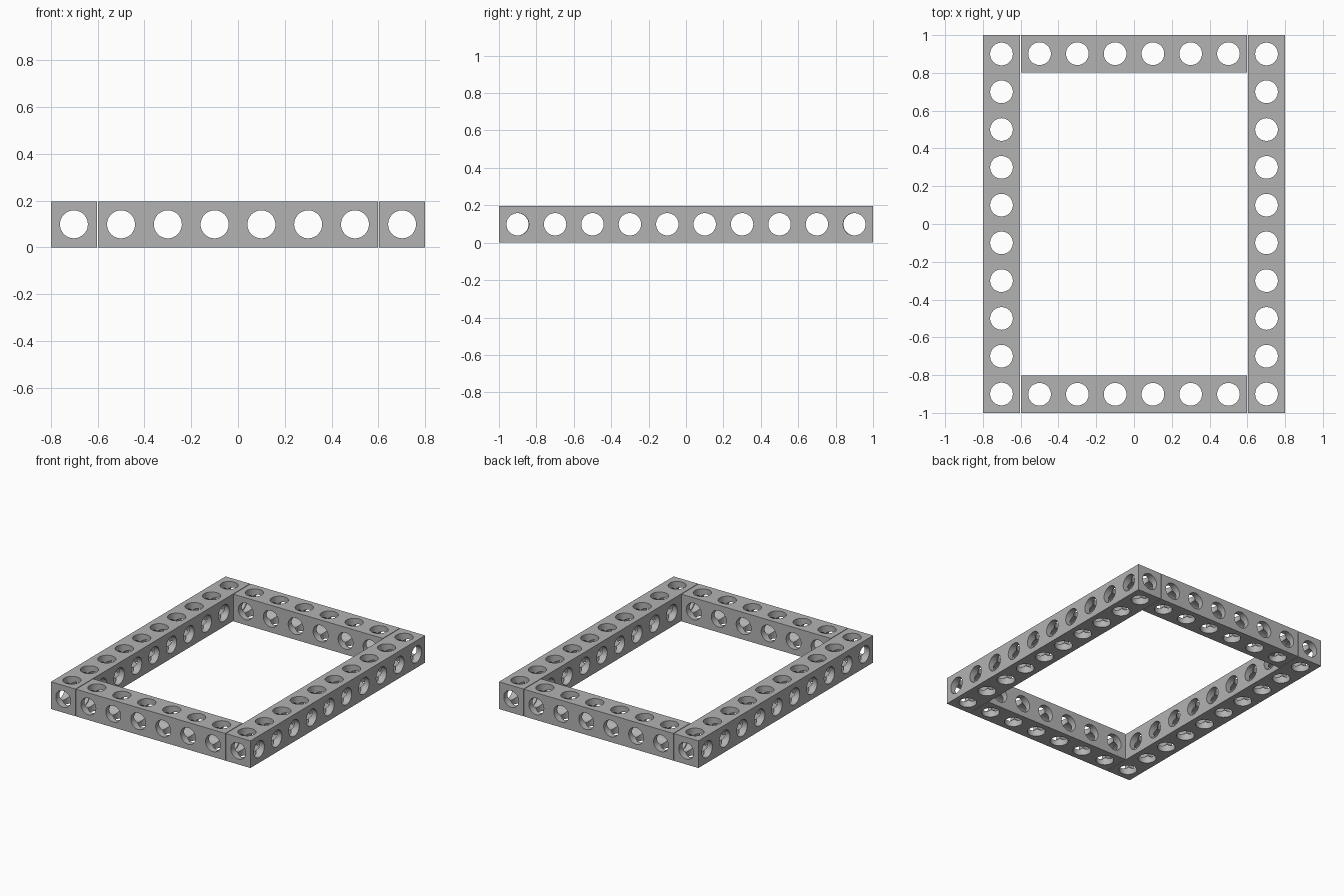
import bpy, math
from mathutils import Matrix, Vector
import bmesh

old = bpy.data.objects.get("Cube")
if old:
    bpy.data.objects.remove(old, do_unlink=True)

PITCH = 0.2      # spacing of the holes
SIZE = 0.197     # beam thickness
HOLE = 0.06      # hole radius
scene = bpy.context.scene.collection

grey = bpy.data.materials.new("grey")
grey.use_nodes = True
colour = (0.45, 0.45, 0.45, 1)
grey.diffuse_color = colour
grey.node_tree.nodes["Principled BSDF"].inputs["Base Color"].default_value = colour


def make_object(name, bm):
    mesh = bpy.data.meshes.new(name)
    bm.to_mesh(mesh)
    bm.free()
    obj = bpy.data.objects.new(name, mesh)
    scene.objects.link(obj)
    return obj


def drill(name, axis, centres, length, radius):
    """One cutter holding parallel round bars along an axis."""
    bm = bmesh.new()
    turn = Vector((0, 0, 1)).rotation_difference(Vector(axis)).to_matrix().to_4x4()
    for c in centres:
        bmesh.ops.create_cone(bm, cap_ends=True, segments=48, radius1=radius,
                              radius2=radius, depth=length,
                              matrix=Matrix.Translation(c) @ turn)
    cutter = make_object(name, bm)
    cutter.hide_render = True
    return cutter


def beam(name, cells, length):
    """Square beam along y, drilled across both ways and bored lengthwise."""
    bm = bmesh.new()
    bmesh.ops.create_cube(bm, size=1, matrix=Matrix.Diagonal((SIZE, length, SIZE, 1)))
    obj = make_object(name, bm)
    obj.data.materials.append(grey)
    centres = [(0, (i - (cells - 1) / 2) * PITCH, 0) for i in range(cells)]
    cutters = [
        drill("vertical_drill", (0, 0, 1), centres, 2 * SIZE, HOLE),
        drill("side_drill", (1, 0, 0), centres, 2 * SIZE, HOLE * 0.997),
        drill("long_drill", (0, 1, 0), [(0, 0, 0)], length + SIZE, HOLE * 0.994),
    ]
    for cutter in cutters:
        mod = obj.modifiers.new(cutter.name, 'BOOLEAN')
        mod.operation = 'DIFFERENCE'
        mod.solver = 'EXACT'
        mod.object = cutter
    # Bake the cuts and drop the drills
    bpy.context.view_layer.update()
    evaluated = obj.evaluated_get(bpy.context.evaluated_depsgraph_get())
    mesh = bpy.data.meshes.new_from_object(evaluated)
    obj.modifiers.clear()
    obj.data = mesh
    mesh.materials.clear()
    mesh.materials.append(grey)
    for p in mesh.polygons:
        p.material_index = 0
    for cutter in cutters:
        bpy.data.objects.remove(cutter, do_unlink=True)
    # Smooth bores with crisp rims
    bpy.ops.object.select_all(action='DESELECT')
    obj.select_set(True)
    bpy.context.view_layer.objects.active = obj
    bpy.ops.object.shade_smooth_by_angle(angle=math.radians(25))
    return obj


def twin(obj, name):
    copy = obj.copy()
    copy.name = name
    scene.objects.link(copy)
    return copy


# Two long side beams
left = beam("left_beam", 10, 2.0)
right = twin(left, "right_beam")
left.location = (0.8 - SIZE / 2, 0, SIZE / 2)
right.location = (-0.8 + SIZE / 2, 0, SIZE / 2)

# Two short beams fitted between them with a fine joint gap
front = beam("front_beam", 6, 6 * PITCH - 0.003)
front.rotation_euler.z = math.pi / 2
back = twin(front, "back_beam")
front.location = (0, -1 + SIZE / 2, SIZE / 2)
back.location = (0, 1 - SIZE / 2, SIZE / 2)
